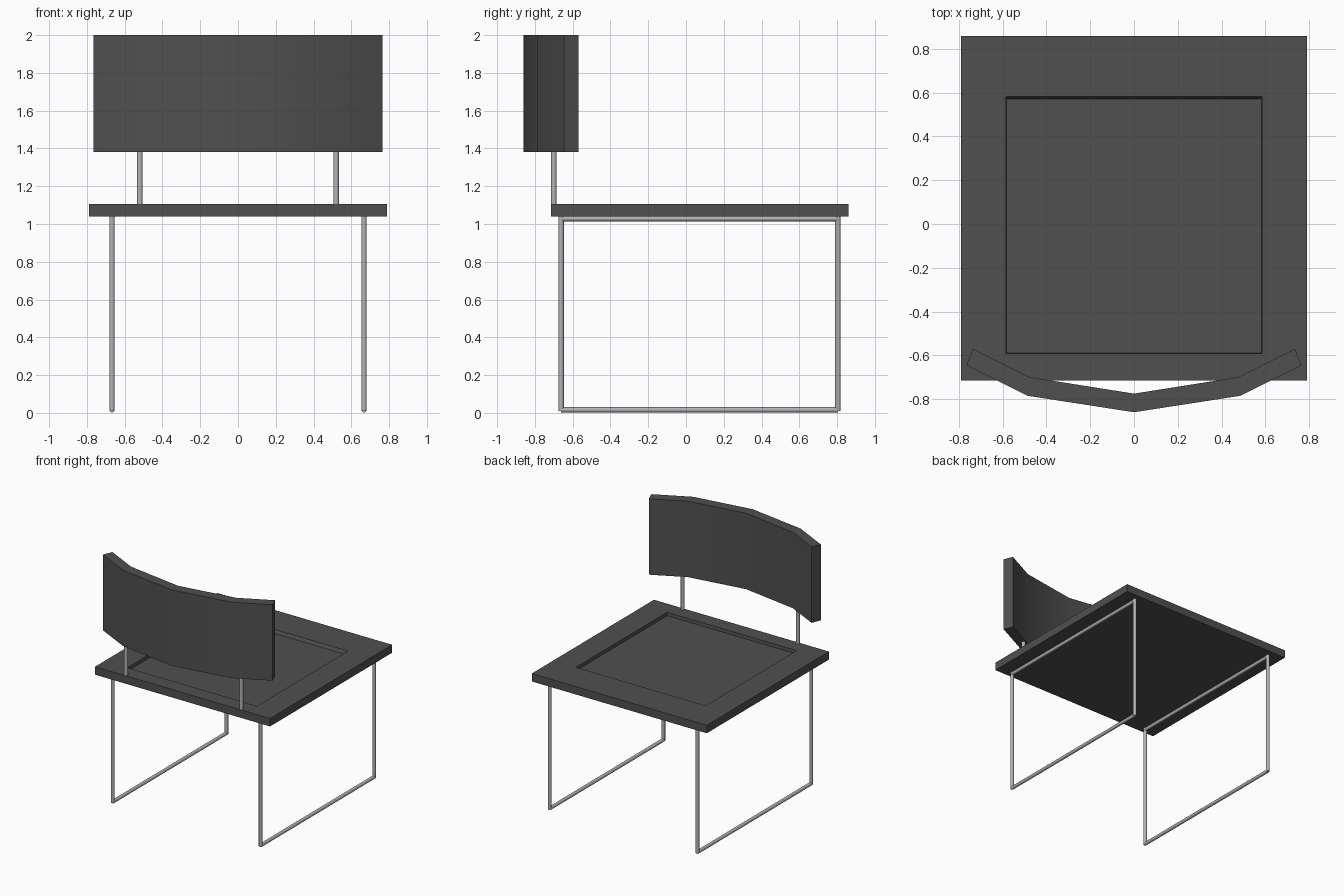
import bpy, bmesh, math
from mathutils import Vector

cube = bpy.data.objects.get("Cube")
if cube:
    bpy.data.objects.remove(cube)


def material(name, colour):
    m = bpy.data.materials.new(name)
    m.use_nodes = True
    m.diffuse_color = colour
    m.node_tree.nodes["Principled BSDF"].inputs["Base Color"].default_value = colour
    return m


PAD = material("dark grey upholstery", (0.08, 0.08, 0.08, 1))
STEEL = material("light grey steel", (0.45, 0.45, 0.45, 1))


def finish(bm, name, mat, angle=30):
    bmesh.ops.recalc_face_normals(bm, faces=bm.faces)
    mesh = bpy.data.meshes.new(name)
    bm.to_mesh(mesh)
    bm.free()
    mesh.materials.append(mat)
    ob = bpy.data.objects.new(name, mesh)
    bpy.context.collection.objects.link(ob)
    bpy.ops.object.select_all(action="DESELECT")
    ob.select_set(True)
    bpy.context.view_layer.objects.active = ob
    bpy.ops.object.shade_smooth_by_angle(angle=math.radians(angle))
    return ob


def add_rod(bm, a, b, radius=0.014):
    a, b = Vector(a), Vector(b)
    d = b - a
    turn = d.to_track_quat("Z", "Y").to_matrix().to_4x4()
    turn.translation = (a + b) / 2
    bmesh.ops.create_cone(bm, cap_ends=True, segments=12, radius1=radius,
                          radius2=radius, depth=d.length, matrix=turn)


# Seat slab with a shallow sunken panel
def ring(bm, x, y0, y1, z):
    return [bm.verts.new(p) for p in ((-x, y0, z), (x, y0, z), (x, y1, z), (-x, y1, z))]


bm = bmesh.new()
rings = [ring(bm, 0.79, -0.715, 0.86, 1.04), ring(bm, 0.79, -0.715, 0.86, 1.105),
         ring(bm, 0.585, -0.592, 0.583, 1.105), ring(bm, 0.583, -0.59, 0.57, 1.078)]
for low, high in zip(rings, rings[1:]):
    for i in range(4):
        j = (i + 1) % 4
        bm.faces.new((low[i], low[j], high[j], high[i]))
bm.faces.new(rings[0])
bm.faces.new(rings[-1])
finish(bm, "seat", PAD)

# Curved backrest: plan outline extruded upward
outer = [(0, -0.86), (0.485, -0.785), (0.765, -0.645)]
inner = [(0.735, -0.57), (0.475, -0.70), (0, -0.775)]


def mirrored(half):
    return [(-x, y) for x, y in half if x > 0]


outline = outer + inner + mirrored(inner)[::-1] + mirrored(outer)[::-1]
# Split the plan into quads between the back and front curves
back = mirrored(outer)[::-1] + outer
front = mirrored(inner) + inner[::-1]
bm = bmesh.new()
grid = [[bm.verts.new((x, y, z)) for x, y in curve]
        for curve, z in ((back, 1.38), (front, 1.38), (front, 2.0), (back, 2.0))]
for k in range(4):
    p, q = grid[k], grid[(k + 1) % 4]
    for i in range(4):
        bm.faces.new((p[i], p[i + 1], q[i + 1], q[i]))
for end in (0, -1):
    bm.faces.new([row[end] for row in grid])
finish(bm, "backrest", PAD)

# Side frames and backrest posts
Y0, Y1, LOW, TOP = -0.661, 0.804, 0.016, 1.028
for side, sx in (("left", 1), ("right", -1)):
    x = 0.667 * sx
    bm = bmesh.new()
    for y in (Y0, Y1):
        add_rod(bm, (x, y, 0.01), (x, y, 1.045))
    for z in (LOW, TOP):
        add_rod(bm, (x, Y0, z), (x, Y1, z))
    finish(bm, side + "_leg_frame", STEEL, 40)

    bm = bmesh.new()
    add_rod(bm, (0.52 * sx, -0.70, 1.09), (0.52 * sx, -0.70, 1.45), 0.015)
    finish(bm, side + "_backrest_post", STEEL, 40)
